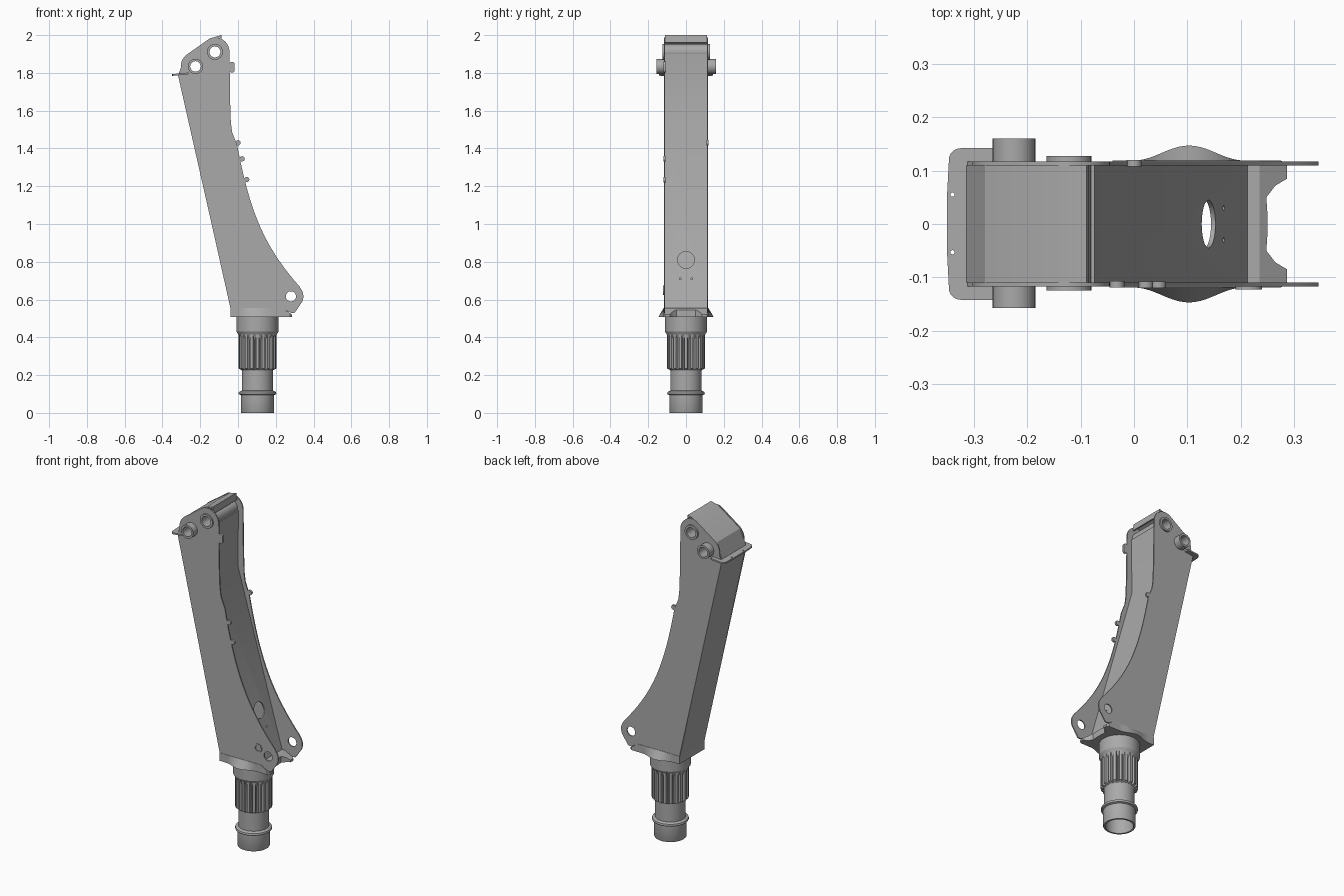
import bpy, bmesh, math
from mathutils import Vector, Matrix
from mathutils.geometry import interpolate_bezier

cube = bpy.data.objects.get("Cube")
if cube:
    bpy.data.objects.remove(cube, do_unlink=True)

steel = bpy.data.materials.new("grey steel")
steel.use_nodes = True
COLOUR = (0.4, 0.4, 0.4, 1)
steel.diffuse_color = COLOUR
steel.node_tree.nodes["Principled BSDF"].inputs["Base Color"].default_value = COLOUR

AXIS_X = 0.103            # shaft centre line
BOSS_A = (-0.225, 1.834)  # pin bosses and ear hole, in x and z
BOSS_B = (-0.122, 1.911)
EAR = (0.28, 0.617)


def finish(name, bm):
    bmesh.ops.recalc_face_normals(bm, faces=bm.faces[:])
    mesh = bpy.data.meshes.new(name)
    bm.to_mesh(mesh)
    bm.free()
    mesh.materials.append(steel)
    obj = bpy.data.objects.new(name, mesh)
    bpy.context.collection.objects.link(obj)
    return obj


def activate(obj):
    for other in bpy.context.selected_objects:
        other.select_set(False)
    obj.select_set(True)
    bpy.context.view_layer.objects.active = obj


def prism_mesh(pts, lo, hi, axis):
    """Extrude a flat outline along y (points are x, z) or z (points are x, y)."""
    bm = bmesh.new()
    place = (lambda a, b, h: (a, h, b)) if axis == "y" else (lambda a, b, h: (a, b, h))
    face = bm.faces.new([bm.verts.new(place(a, b, lo)) for a, b in pts])
    made = bmesh.ops.extrude_face_region(bm, geom=[face])["geom"]
    shift = Vector(place(0, 0, hi - lo))
    bmesh.ops.translate(bm, vec=shift, verts=[v for v in made if isinstance(v, bmesh.types.BMVert)])
    return bm


def prism(name, pts, lo, hi, axis="y"):
    return finish(name, prism_mesh(pts, lo, hi, axis))


def lathe(name, profile, matrix, segments=48):
    """Revolve a closed profile of (radius, height) about z, then place it."""
    bm = bmesh.new()
    rings = []
    for i in range(segments):
        a = math.tau * i / segments
        rings.append([bm.verts.new((r * math.cos(a), r * math.sin(a), h)) for r, h in profile])
    n = len(profile)
    for i in range(segments):
        p, q = rings[i], rings[(i + 1) % segments]
        for k in range(n):
            m = (k + 1) % n
            bm.faces.new((p[k], q[k], q[m], p[m]))
    bm.transform(matrix)
    return finish(name, bm)


def along_y(x, z):
    return Matrix.Translation((x, 0, z)) @ Matrix.Rotation(-math.pi / 2, 4, "X")


def tube(name, centre, outer, inner, lo, hi):
    return lathe(name, [(inner, lo), (outer, lo), (outer, hi), (inner, hi)], along_y(*centre), 32)


def arc(centre, r, start, end, n=12):
    angles = [math.radians(start + (end - start) * i / n) for i in range(n + 1)]
    return [(centre[0] + r * math.cos(a), centre[1] + r * math.sin(a)) for a in angles]


def circle(centre, r, n=32):
    return arc(centre, r, 0, 360 - 360 / n, n - 1)


def cut(obj, cutter):
    mod = obj.modifiers.new("cut", "BOOLEAN")
    mod.operation = "DIFFERENCE"
    mod.solver = "EXACT"
    mod.object = cutter
    activate(obj)
    bpy.ops.object.modifier_apply(modifier=mod.name)
    bpy.data.objects.remove(cutter, do_unlink=True)


def sheet(name, path, half_width, thickness):
    """Folded sheet metal following an x, z path."""
    bm = bmesh.new()
    rows = [[bm.verts.new((x, s * half_width, z)) for s in (-1, 1)] for x, z in path]
    for p, q in zip(rows, rows[1:]):
        bm.faces.new((p[0], p[1], q[1], q[0]))
    obj = finish(name, bm)
    mod = obj.modifiers.new("thickness", "SOLIDIFY")
    mod.thickness = thickness
    mod.offset = 0
    mod.use_even_offset = True
    activate(obj)
    bpy.ops.object.modifier_apply(modifier=mod.name)
    return obj


# Side plates with pin holes
curve = interpolate_bezier(Vector((-0.005, 1.42)), Vector((0.06, 1.08)),
                           Vector((0.13, 0.89)), Vector((0.325, 0.67)), 24)
outline = [(-0.038, 0.55), (-0.317, 1.785)]
outline += arc(BOSS_A, 0.078, 190, 125) + arc(BOSS_B, 0.077, 110, 0)
outline += [(-0.042, 1.66), (-0.038, 1.54), (-0.031, 1.485)]
outline += [tuple(p) for p in curve]
outline += arc(EAR, 0.066, 35, -30) + [(0.3, 0.53), (0.285, 0.528), (0.235, 0.55)]
for name, lo, hi in (("right_side_plate", -0.117, -0.11), ("left_side_plate", 0.11, 0.117)):
    plate = prism(name, outline, lo, hi)
    for centre, r in ((BOSS_A, 0.03), (BOSS_B, 0.03), (EAR, 0.027)):
        cut(plate, prism("cutter", circle(centre, r), -0.2, 0.2))

# Folded sheets closing the box
sheet("rear_panel", [(-0.035, 0.55), (-0.312, 1.79)], 0.111, 0.008)
sheet("top_cap", [(-0.312, 1.79), (-0.276, 1.885), (-0.135, 1.982), (-0.092, 1.995),
                  (-0.088, 1.96)], 0.11, 0.008)
panel = sheet("inner_panel", [(0.21, 0.55), (-0.082, 1.57), (-0.078, 1.9)], 0.11, 0.008)
for y, z, r in ((0, 0.81, 0.045), (-0.03, 0.71, 0.005), (0.03, 0.71, 0.005)):
    cutter = lathe("cutter", [(0.0001, 0), (r, 0), (r, 0.2), (0.0001, 0.2)],
                   Matrix.Translation((0.04, y, z)) @ Matrix.Rotation(math.pi / 2, 4, "Y"), 24)
    cut(panel, cutter)

# Pin bosses
tube("lower_boss", BOSS_A, 0.04, 0.028, -0.157, 0.16)
tube("upper_boss", BOSS_B, 0.042, 0.029, -0.125, 0.127)

# Rear lip plate
lip_outline = (arc((-0.325, 0.12), 0.022, 90, 170, 6) + [(-0.35, 0.06), (-0.35, -0.06)]
               + arc((-0.325, -0.12), 0.022, 190, 270, 6) + [(-0.262, -0.142), (-0.262, 0.142)])
lip_mesh = prism_mesh(lip_outline, 1.784, 1.793, "z")
for v in lip_mesh.verts:
    v.co.z += 0.1 * (v.co.x + 0.35)
lip = finish("rear_lip", lip_mesh)
for y in (-0.053, 0.055):
    cut(lip, prism("cutter", circle((-0.34, y), 0.004, 12), 1.7, 1.9, "z"))

# Base flange: flared over the shaft, with a folded-down front tongue
side = [(-0.04, 0.119)] + [(0.206 * i / 20, 0.119) for i in range(21)]
side += [(0.275, 0.119), (0.287, 0.11), (0.287, 0.085), (0.265, 0.072), (0.248, 0.05), (0.25, 0.02)]
bm = prism_mesh(side + [(x, -y) for x, y in reversed(side)], 0.507, 0.554, "z")
bmesh.ops.bisect_plane(bm, geom=bm.verts[:] + bm.edges[:] + bm.faces[:],
                       plane_co=(0.235, 0, 0), plane_no=(1, 0, 0))
for v in bm.verts:
    if v.co.z > 0.53:
        v.co.z -= 0.65 * max(0, v.co.x - 0.235)
    elif 0 < v.co.x < 0.206 and abs(v.co.y) > 0.1:
        v.co.y += math.copysign(0.028 * math.sin(math.pi * v.co.x / 0.206) ** 2, v.co.y)
flange = finish("base_flange", bm)
cut(flange, prism("cutter", circle((AXIS_X, 0), 0.07), 0.45, 0.6, "z"))

# Hollow shaft
lathe("shaft", [(0.076, 0), (0.086, 0), (0.088, 0.004), (0.088, 0.094), (0.098, 0.098),
                (0.1, 0.104), (0.098, 0.111), (0.083, 0.118), (0.083, 0.225), (0.086, 0.23),
                (0.086, 0.385), (0.1, 0.412), (0.111, 0.43), (0.111, 0.51), (0.07, 0.51)],
      Matrix.Translation((AXIS_X, 0, 0)))

# Spline teeth around the shaft
TEETH = 20
teeth = bmesh.new()
for i in range(TEETH):
    turn = Matrix.Translation((AXIS_X, 0, 0)) @ Matrix.Rotation(math.tau * i / TEETH, 4, "Z")
    loops = []
    for r, half, low, high in ((0.08, 0.0115, 0.225, 0.425), (0.101, 0.0075, 0.235, 0.415)):
        corners = ((-half, low), (half, low), (half, high), (-half, high))
        loops.append([teeth.verts.new(turn @ Vector((r, y, z))) for y, z in corners])
    teeth.faces.new(loops[0])
    teeth.faces.new(loops[1])
    for k in range(4):
        m = (k + 1) % 4
        teeth.faces.new((loops[0][k], loops[0][m], loops[1][m], loops[1][k]))
finish("spline_teeth", teeth)

# Small hose clips along the plate edges
for i, (x, z, y) in enumerate(((0.0, 1.43, 0.1135), (0.022, 1.345, -0.1135), (0.046, 1.235, -0.1135))):
    prism(f"edge_clip_{i + 1}", circle((x, z), 0.014, 16), y - 0.006, y + 0.006)
prism("upper_edge_tab", arc((-0.032, 1.845), 0.014, 180, 0, 8) + arc((-0.032, 1.815), 0.014, 0, -180, 8),
      -0.119, -0.107)
tube("side_ring", (0.215, 0.65), 0.025, 0.016, -0.123, -0.116)

# Shading
for obj in bpy.context.scene.objects:
    if obj.type == "MESH" and steel.name in obj.data.materials:
        activate(obj)
        bpy.ops.object.shade_smooth_by_angle(angle=math.radians(30))
